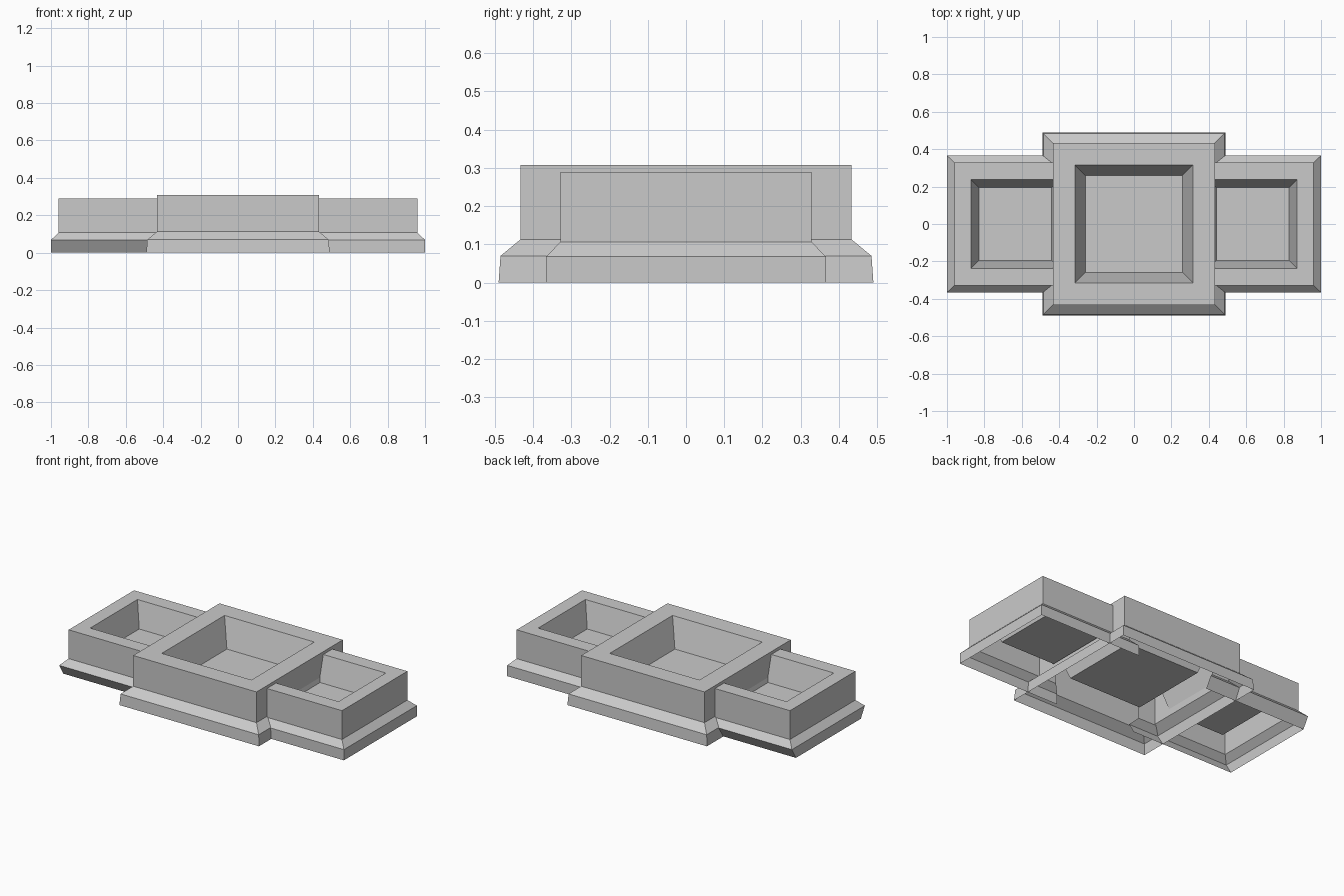
import bpy
import bmesh

# Remove the default cube
cube = bpy.data.objects.get("Cube")
if cube:
    bpy.data.objects.remove(cube, do_unlink=True)

# Single stone colour
stone = bpy.data.materials.new("stone_grey")
stone.use_nodes = True
GREY = (0.59, 0.59, 0.59, 1)
stone.diffuse_color = GREY
stone.node_tree.nodes["Principled BSDF"].inputs["Base Color"].default_value = GREY


def basin(name, rings, cx=0):
    """Open-bottomed shell through rectangular rings (half x, half y, z),
    closed by a basin floor. Side basins stay open where they join the centre."""
    bm = bmesh.new()
    loops = [[bm.verts.new((cx + sx * hx, sy * hy, z))
              for sx, sy in ((-1, -1), (1, -1), (1, 1), (-1, 1))]
             for hx, hy, z in rings]
    joining_side = 1 if cx < 0 else 3
    for i, (low, high) in enumerate(zip(loops, loops[1:])):
        for k in range(4):
            if cx and i < 3 and k == joining_side:
                continue
            n = (k + 1) % 4
            bm.faces.new((low[k], low[n], high[n], high[k]))
    bm.faces.new(loops[-1])
    mesh = bpy.data.meshes.new(name)
    bm.to_mesh(mesh)
    bm.free()
    mesh.materials.append(stone)
    obj = bpy.data.objects.new(name, mesh)
    bpy.context.collection.objects.link(obj)


# Large middle basin: flared plinth, sloped ledge, wall, rim, sunken floor
basin("centre_basin", [
    (0.49, 0.49, 0), (0.485, 0.485, 0.07), (0.433, 0.433, 0.113),
    (0.433, 0.433, 0.308), (0.315, 0.315, 0.308), (0.26, 0.26, 0.13)])

# Smaller side basins running into the middle one
upper_rings = [
    (0.365, 0.366, 0.068), (0.325, 0.328, 0.107), (0.325, 0.328, 0.29),
    (0.237, 0.237, 0.29), (0.195, 0.195, 0.13)]
basin("left_basin", [(0.365, 0.366, 0)] + upper_rings, 0.635)

# The right plinth is undercut along its front and back
basin("right_basin", [(0.365, 0.325, 0)] + upper_rings, -0.635)
